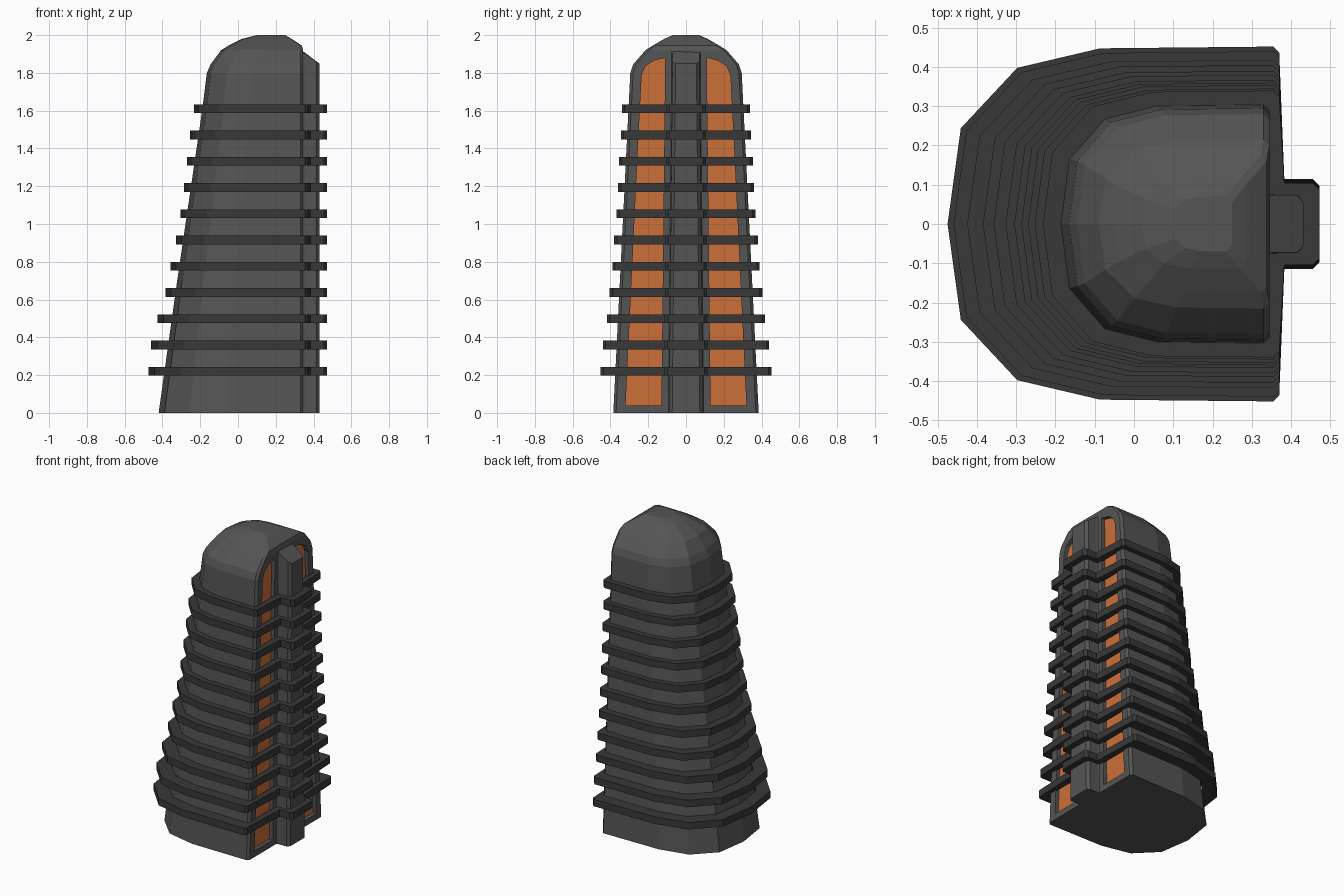
import bpy, bmesh

if "Cube" in bpy.data.objects:
    bpy.data.objects.remove(bpy.data.objects["Cube"])


def material(name, rgb):
    m = bpy.data.materials.new(name)
    m.diffuse_color = (*rgb, 1)
    m.use_nodes = True
    m.node_tree.nodes["Principled BSDF"].inputs["Base Color"].default_value = m.diffuse_color
    return m


SHELL = material("shell_grey", (0.09, 0.09, 0.09))
BAND = material("band_grey", (0.04, 0.04, 0.04))
ORANGE = material("orange", (0.60, 0.16, 0.04))


def finish(name, bm, mat):
    bmesh.ops.recalc_face_normals(bm, faces=bm.faces)
    me = bpy.data.meshes.new(name)
    bm.to_mesh(me)
    bm.free()
    me.materials.append(mat)
    ob = bpy.data.objects.new(name, me)
    bpy.context.collection.objects.link(ob)
    return ob


def bridge(bm, a, b):
    n = len(a)
    for i in range(n):
        j = (i + 1) % n
        bm.faces.new((a[i], a[j], b[j], b[i]))


def loft(name, loops, mat):
    bm = bmesh.new()
    rows = [[bm.verts.new(p) for p in loop] for loop in loops]
    for a, b in zip(rows, rows[1:]):
        bridge(bm, a, b)
    bm.faces.new(rows[0])
    bm.faces.new(rows[-1])
    return finish(name, bm, mat)


def mirrored(half):
    """Close a half outline that starts on the y = 0 tip."""
    return half + [(x, -y) for x, y in reversed(half[1:])]


def d_half(x0, hw, xr, c=0.015):
    """Half of the D outline: faceted round back, flat face at xr."""
    L = xr - x0
    return [(x0, 0), (x0 + .04 * L, .54 * hw), (x0 + .21 * L, .88 * hw),
            (x0 + .46 * L, hw * .99), (xr - c, hw), (xr, hw - c)]


# Shell: tapering tower with a domed top (z, back x, half width, flat x)
sections = [(0, -.42, .385, .345), (.7, -.322, .350, .345), (1.6, -.19, .305, .345),
            (1.8, -.165, .295, .345), (1.845, -.145, .280, .345), (1.92, -.09, .215, .345),
            (1.945, -.05, .175, .338), (1.98, .02, .115, .285), (2.0, .10, .07, .25)]
shell = loft("shell", [[(x, y, z) for x, y in mirrored(d_half(x0, hw, xr))]
                       for z, x0, hw, xr in sections], SHELL)

# Recessed window strips on the flat face
WINDOW = [(.13, .04), (.32, .04), (.255, 1.4), (.235, 1.79), (.215, 1.835),
          (.17, 1.865), (.11, 1.88)]
for side, s in (("left", -1), ("right", 1)):
    def slab(x):
        return [(x, s * y, z) for y, z in WINDOW]
    cutter = loft("window_cutter_" + side, [slab(.317), slab(.40)], SHELL)
    cutter.hide_render = True
    cutter.hide_set(True)
    mod = shell.modifiers.new("window_" + side, 'BOOLEAN')
    mod.operation = 'DIFFERENCE'
    mod.solver = 'EXACT'
    mod.object = cutter
    loft("window_" + side, [slab(.310), slab(.320)], ORANGE)

# Spine: bevelled column up the middle of the flat face, sloping top
def spine_loop(w, top):
    half = [(.25, w), (.34, w + .006), (.352, w), (.415, w), (.432, w - .017)]
    pts = half + [(x, -y) for x, y in reversed(half)]
    return [(x, y, (1.985 - .83 * max(0, x - .25) + .16 * max(0, x - .34)) if top else 0)
            for x, y in pts]


loft("spine", [spine_loop(.09, False), spine_loop(.072, True)], SHELL)

# Bands: eleven hoops following the shell and stepping around the spine
BACKS = [-.475, -.46, -.425, -.385, -.358, -.327, -.305, -.287, -.27, -.253, -.232]
WIDTHS = [.452, .44, .418, .405, .39, .38, .367, .36, .354, .345, .34]
for i, (x0, hw) in enumerate(zip(BACKS, WIDTHS)):
    z = .22 + .139 * i
    b = .115 - .001 * i
    outer = mirrored(d_half(x0, hw, .37) + [(.383, b), (.455, b), (.472, b - .017)])
    inner = mirrored(d_half(x0 + .08, hw - .075, .338)
                     + [(.338, b - .04), (.41, b - .04), (.42, b - .05)])
    bm = bmesh.new()
    loops = [[bm.verts.new((x, y, z + dz)) for x, y in o]
             for o, dz in ((outer, -.023), (outer, .023), (inner, .023), (inner, -.023))]
    for k in range(4):
        bridge(bm, loops[k], loops[(k + 1) % 4])
    finish(f"band_{i + 1}", bm, BAND)
